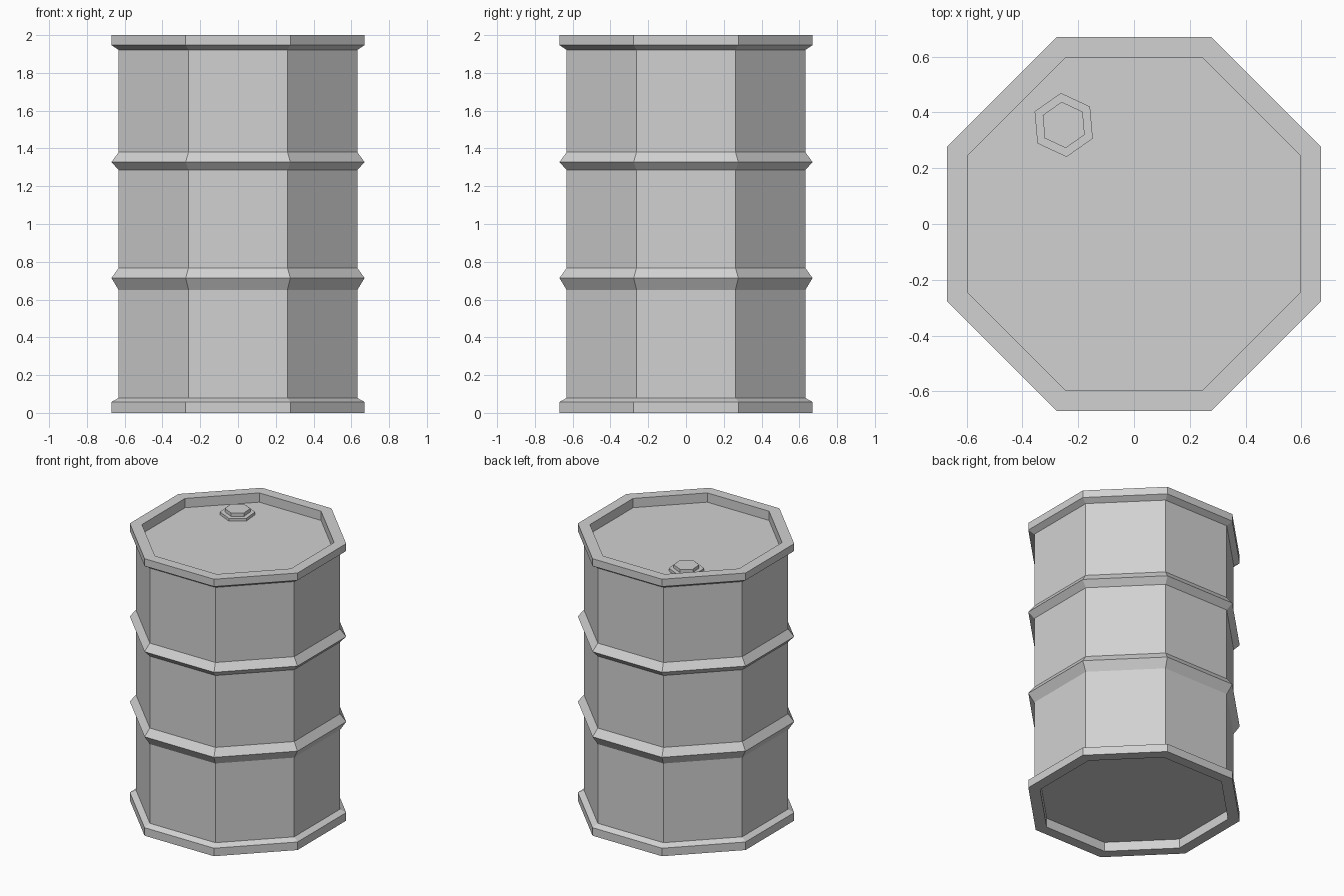
import bpy
import math

cube = bpy.data.objects.get("Cube")
if cube:
    bpy.data.objects.remove(cube, do_unlink=True)

steel = bpy.data.materials.new("grey_steel")
steel.use_nodes = True
steel.diffuse_color = (0.64, 0.64, 0.64, 1)
steel.node_tree.nodes["Principled BSDF"].inputs["Base Color"].default_value = steel.diffuse_color


def lathe(name, profile, sides, turn, centre=(0, 0)):
    """Sweep a (radius, height) profile into a flat-sided solid, capped at both ends."""
    verts, faces = [], []
    for radius, z in profile:
        for i in range(sides):
            a = turn + math.tau * i / sides
            verts.append((centre[0] + radius * math.cos(a),
                          centre[1] + radius * math.sin(a), z))
    for ring in range(len(profile) - 1):
        low, high = ring * sides, (ring + 1) * sides
        for i in range(sides):
            j = (i + 1) % sides
            faces.append((low + i, low + j, high + j, high + i))
    last = (len(profile) - 1) * sides
    faces.append(tuple(reversed(range(sides))))
    faces.append(tuple(range(last, last + sides)))
    mesh = bpy.data.meshes.new(name)
    mesh.from_pydata(verts, [], faces)
    mesh.materials.append(steel)
    obj = bpy.data.objects.new(name, mesh)
    bpy.context.collection.objects.link(obj)
    return obj


# Half widths across the flats
RIM, WALL, INNER = 0.67, 0.632, 0.595
RECESS = 0.067
SIDES = 8

# Drum: recessed base, bottom rim, two raised hoops, top rim, recessed lid
profile = [
    (INNER, RECESS), (INNER, 0), (RIM, 0), (RIM, 0.058), (WALL, 0.079),
    (WALL, 0.651), (RIM, 0.714), (WALL, 0.767),
    (WALL, 1.286), (RIM, 1.328), (WALL, 1.38),
    (WALL, 1.922), (RIM, 1.947), (RIM, 2), (INNER, 2), (INNER, 2 - RECESS),
]
to_corner = 1 / math.cos(math.pi / SIDES)
lathe("drum_body", [(r * to_corner, z) for r, z in profile], SIDES, math.pi / SIDES)

# Filler plug: hexagonal flange with a smaller raised cap
lid = 2 - RECESS
plug = [(0.115, lid - 0.005), (0.115, lid + 0.02), (0.083, lid + 0.02), (0.083, lid + 0.045)]
lathe("filler_plug", plug, 6, math.radians(95), (-0.252, 0.355))
